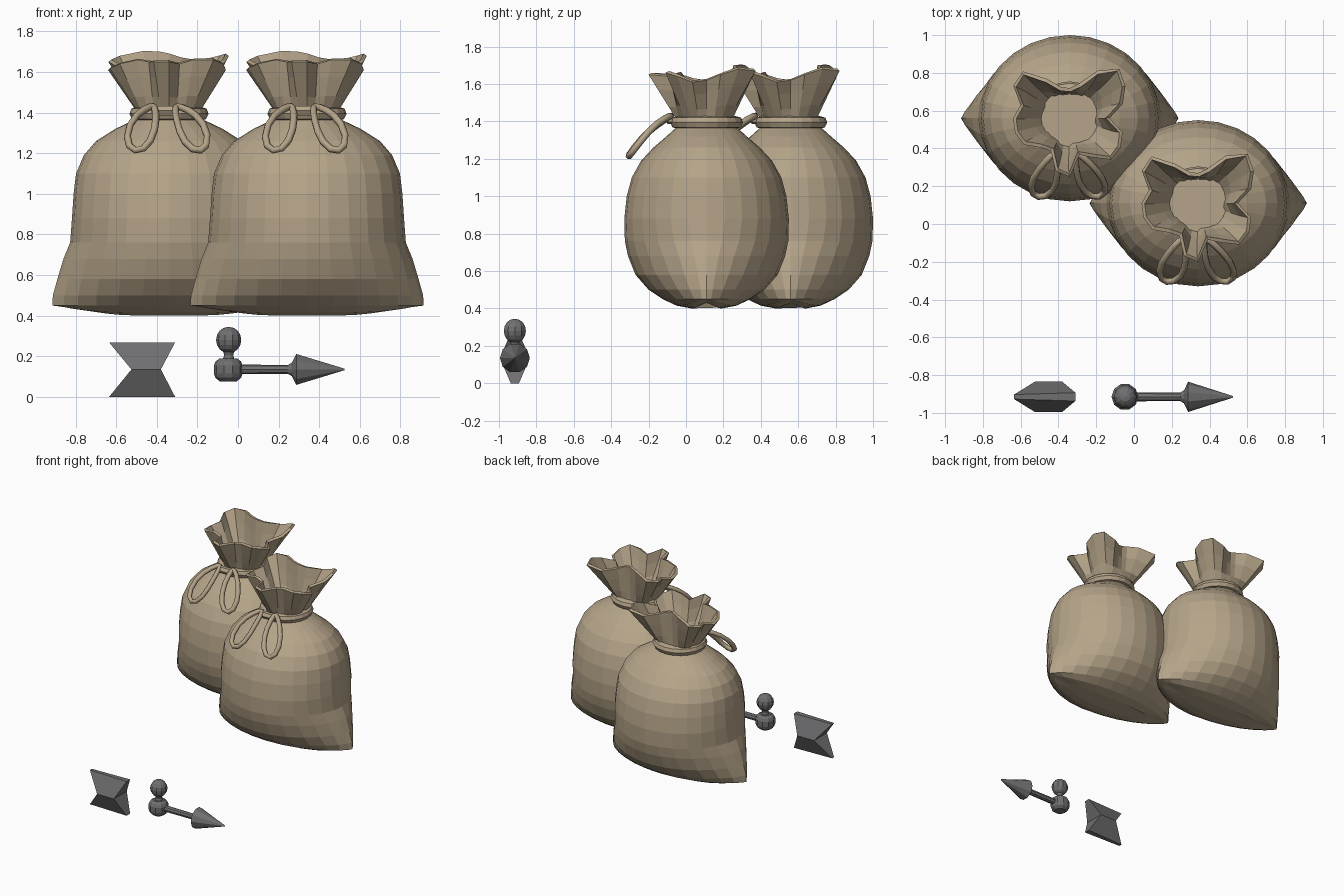
import bpy, math
from mathutils import Vector

if "Cube" in bpy.data.objects:
    bpy.data.objects.remove(bpy.data.objects["Cube"])


def material(name, rgb):
    m = bpy.data.materials.new(name)
    m.diffuse_color = (*rgb, 1)
    m.use_nodes = True
    m.node_tree.nodes["Principled BSDF"].inputs["Base Color"].default_value = m.diffuse_color
    return m


CLOTH = material("tan cloth", (0.46, 0.37, 0.25))
METAL = material("grey metal", (0.16, 0.16, 0.165))


def loft(name, rings, mat, caps=True):
    """Skin a list of equal-length closed rings of points."""
    n = len(rings[0])
    verts = [p for r in rings for p in r]
    faces = [(k * n + i, k * n + (i + 1) % n, (k + 1) * n + (i + 1) % n, (k + 1) * n + i)
             for k in range(len(rings) - 1) for i in range(n)]
    if caps:
        faces += [tuple(reversed(range(n))), tuple(range(len(verts) - n, len(verts)))]
    me = bpy.data.meshes.new(name)
    me.from_pydata(verts, [], faces)
    me.materials.append(mat)
    ob = bpy.data.objects.new(name, me)
    bpy.context.collection.objects.link(ob)
    return ob


def lathe(name, origin, axis, profile, sides, mat):
    """Revolve (distance, radius) pairs round the x or z axis."""
    o = Vector(origin)
    rings = []
    for d, r in profile:
        ring = []
        for i in range(sides):
            a = math.tau * i / sides
            c, s = r * math.cos(a), r * math.sin(a)
            ring.append(o + (Vector((d, c, s)) if axis == "x" else Vector((c, s, d))))
        rings.append(ring)
    return loft(name, rings, mat)


# height, half width, half depth, tip sharpness of the sack body
BODY = [(.40, .40, .08, .2), (.415, .53, .16, .4), (.45, .575, .235, .5), (.50, .572, .31, .5),
        (.58, .55, .38, .4), (.68, .52, .42, .25), (.76, .487, .437, .1), (.88, .478, .44, 0),
        (1.0, .47, .427, 0), (1.10, .458, .40, 0), (1.19, .42, .35, 0), (1.26, .36, .285, 0),
        (1.32, .265, .215, 0), (1.365, .17, .165, 0), (1.42, .145, .145, 0)]

# rim radius and rim height of the gathered mouth, every 15 degrees
RIM = [.21, .29, .34, .37, .29, .19, .16, .17, .24, .35, .345, .27,
       .30, .30, .28, .22, .20, .29, .31, .20, .24, .31, .31, .29]
RIM_Z = [1.62, 1.65, 1.68, 1.67, 1.65, 1.67, 1.69, 1.70, 1.70, 1.67, 1.65, 1.63,
         1.61, 1.62, 1.64, 1.66, 1.65, 1.65, 1.65, 1.64, 1.66, 1.66, 1.64, 1.61]


def sack(tag, cx, cy):
    # body: ellipse that sharpens into two corners near the bottom seam
    n = 28
    rings = []
    for z, hx, hy, k in BODY:
        ring = []
        for i in range(n):
            a = math.tau * i / n
            c, s = math.cos(a), math.sin(a)
            lift = .03 * c ** 4 if z < .44 else 0
            ring.append((cx + hx * c, cy + hy * s * abs(s) ** k, z + lift))
        rings.append(ring)
    loft(tag + "_sack_body", rings, CLOTH)

    # gathered mouth with pleats, given cloth thickness
    n = len(RIM)
    rings = []
    for t in (0, .35, .7, 1):
        ring = []
        for i in range(n):
            a = math.tau * i / n
            r = .145 + (RIM[i] - .145) * t
            ring.append((cx + r * math.cos(a), cy + r * math.sin(a),
                         1.385 + (RIM_Z[i] - 1.385) * t))
        rings.append(ring)
    mouth = loft(tag + "_sack_mouth", rings, CLOTH, caps=False)
    sol = mouth.modifiers.new("thickness", "SOLIDIFY")
    sol.thickness = .02
    sol.offset = -1

    # tie band round the neck
    lathe(tag + "_tie_band", (cx, cy, 0), "z",
          [(1.36, .15), (1.368, .182), (1.395, .195), (1.42, .185), (1.43, .15)], 20, CLOTH)

    # two hanging bow loops
    for side, label in ((-1, "left"), (1, "right")):
        top = Vector((cx - .02 + side * .06, cy - .19, 1.43))
        tip = Vector((cx - .005 + side * .16, cy - .415, 1.215))
        along = tip - top
        across = along.cross(Vector((0, -.7, .7))).normalized()
        cu = bpy.data.curves.new(tag + "_bow_loop_" + label, "CURVE")
        cu.dimensions = "3D"
        cu.bevel_depth = .018
        cu.bevel_resolution = 1
        sp = cu.splines.new("POLY")
        count = 14
        sp.points.add(count - 1)
        for i in range(count):
            a = math.tau * i / count
            u = (1 - math.cos(a)) / 2
            w = .085 * math.sin(a) * (.35 + .65 * u)
            p = top + along * u + across * w
            p.z += .03 * math.sin(math.pi * u)
            sp.points[i].co = (*p, 1)
        sp.use_cyclic_u = True
        cu.materials.append(CLOTH)
        ob = bpy.data.objects.new(cu.name, cu)
        bpy.context.collection.objects.link(ob)
        bpy.ops.object.select_all(action="DESELECT")
        ob.select_set(True)
        bpy.context.view_layer.objects.active = ob
        bpy.ops.object.convert(target="MESH")

    # knot joining the loops
    lathe(tag + "_bow_knot", (cx - .085, cy - .195, 1.41), "x",
          [(0, .015), (.02, .027), (.11, .027), (.13, .015)], 6, CLOTH)


sack("front", .34, .11)
sack("rear", -.34, .56)

# arrow: shaft and pointed head
Y = -.915
lathe("arrow_shaft", (0, Y, .135), "x", [(-.02, .024), (.26, .022)], 8, METAL)
lathe("arrow_head", (0, Y, .135), "x",
      [(.245, .022), (.265, .035), (.287, .08), (.525, .004)], 10, METAL)

# pivot balls joined by a short stem
lathe("lower_ball", (-.048, Y, 0), "z",
      [(.076, .042), (.095, .064), (.115, .071), (.155, .071), (.175, .062), (.19, .042)], 10, METAL)
lathe("ball_stem", (-.046, Y, 0), "z", [(.18, .03), (.205, .022), (.235, .03)], 10, METAL)
lathe("upper_ball", (-.046, Y, 0), "z",
      [(.28 - .064 * math.cos(math.pi * t / 8), .004 + .058 * math.sin(math.pi * t / 8))
       for t in range(9)], 10, METAL)

# arrow tail: wide waist flaring to thin swept tips above and below
rings = []
for z, x0, x1, w0, w1 in ((.003, -.635, -.31, .012, .022), (.135, -.525, -.38, .08, .08),
                          (.268, -.635, -.31, .012, .022)):
    rings.append([(x0, Y - w0, z), (x1, Y - w1, z), (x1, Y + w1, z), (x0, Y + w0, z)])
rings[0] = [(x, y, 0) for x, y, z in rings[0]]
loft("arrow_tail", rings, METAL)
